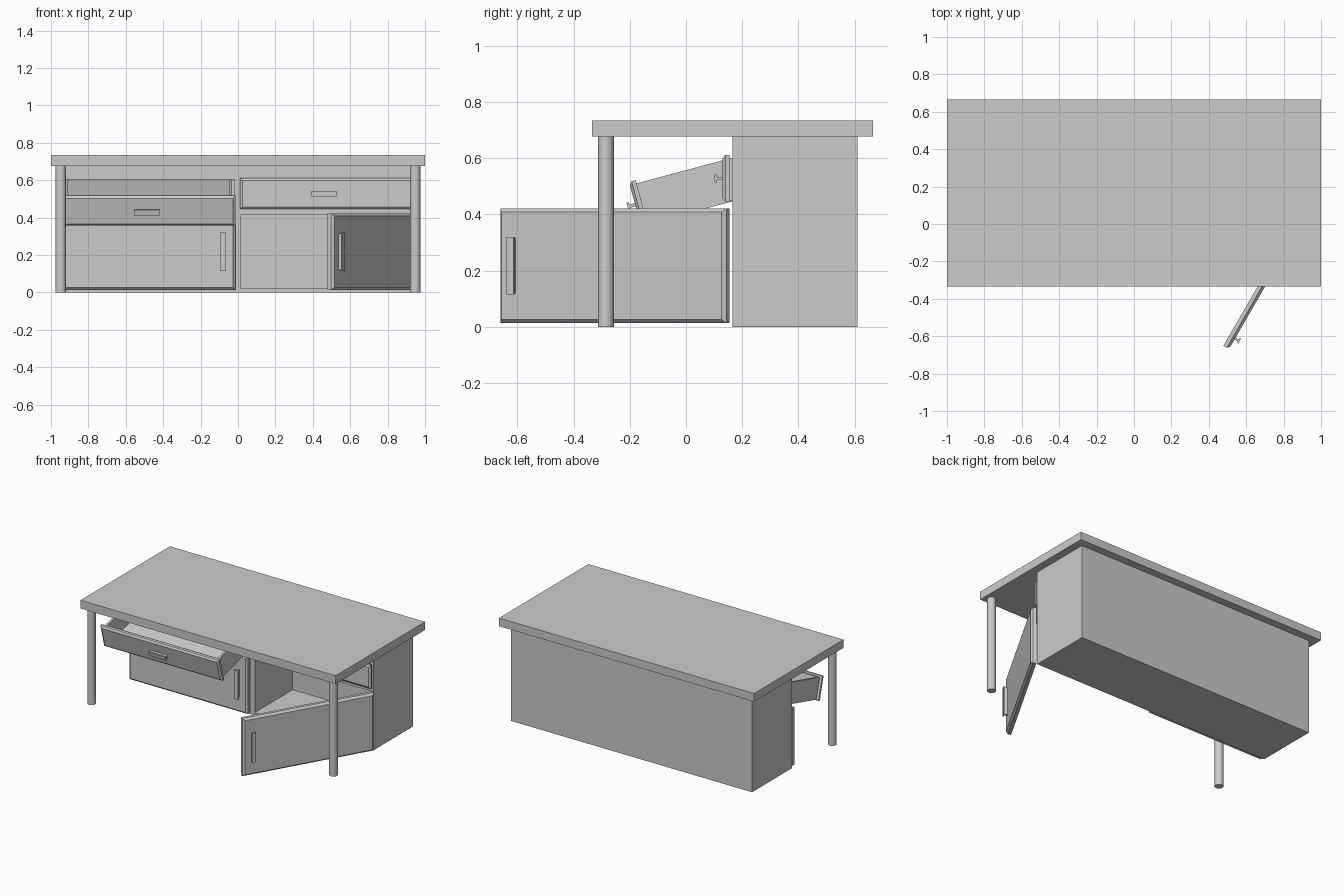
import bpy, bmesh, math
from mathutils import Matrix, Vector

if "Cube" in bpy.data.objects:
    bpy.data.objects.remove(bpy.data.objects["Cube"])


def add_box(bm, x0, x1, y0, y1, z0, z1):
    m = Matrix.LocRotScale(Vector(((x0 + x1) / 2, (y0 + y1) / 2, (z0 + z1) / 2)), None,
                           Vector((x1 - x0, y1 - y0, z1 - z0)))
    return bmesh.ops.create_cube(bm, size=1, matrix=m)["verts"]


def add_panel(bm, x0, x1, y0, y1, z0, z1, inset=0.013):
    # slab whose front (-y) face is chamfered all round
    depth = 0.4 * (y1 - y0)
    add = add_box(bm, x0, x1, y0 + depth, y1, z0, z1)
    front = min({f for v in add for f in v.link_faces},
                key=lambda f: f.calc_center_median().y)
    new = bmesh.ops.extrude_discrete_faces(bm, faces=[front])["faces"][0]
    cx, cz = (x0 + x1) / 2, (z0 + z1) / 2
    for v in new.verts:
        v.co.y = y0
        v.co.x += math.copysign(inset, cx - v.co.x)
        v.co.z += math.copysign(inset, cz - v.co.z)


def add_handle(bm, cx, cz, y, w, h):
    # T-section pull: flat bar on a thinner web
    t = 0.006
    hx, hz = w / 2, h / 2
    add_box(bm, cx - hx, cx + hx, y - 0.028, y - 0.020, cz - hz, cz + hz)
    wx, wz = (hx - 0.004, t) if w > h else (t, hz - 0.004)
    add_box(bm, cx - wx, cx + wx, y - 0.021, y + 0.002, cz - wz, cz + wz)


def finish(name, bm, matrix=None):
    bmesh.ops.recalc_face_normals(bm, faces=bm.faces)
    if matrix is not None:
        bm.transform(matrix)
    me = bpy.data.meshes.new(name)
    bm.to_mesh(me)
    bm.free()
    ob = bpy.data.objects.new(name, me)
    bpy.context.collection.objects.link(ob)
    return ob


# table top
bm = bmesh.new()
add_box(bm, -1, 1, -0.335, 0.665, 0.677, 0.735)
finish("table_top", bm)

# front legs
for side, name in ((-1, "left_leg"), (1, "right_leg")):
    bpy.ops.mesh.primitive_cylinder_add(vertices=16, radius=0.028, depth=0.678,
                                        location=(side * 0.948, -0.285, 0.339))
    bpy.context.object.name = name
    bpy.ops.object.shade_smooth_by_angle()

# cabinet carcass, hollowed into two drawer slots and two cupboards
bm = bmesh.new()
add_box(bm, -0.945, 0.945, 0.165, 0.61, 0, 0.677)
cabinet = finish("cabinet", bm)
bm = bmesh.new()
for x0, x1 in ((-0.925, -0.018), (0.016, 0.925)):
    add_box(bm, x0, x1, 0.10, 0.59, 0.02, 0.415)
    add_box(bm, x0, x1, 0.10, 0.59, 0.445, 0.605)
cutter = finish("cabinet_cutter", bm)
cutter.hide_render = True
cutter.hide_viewport = True
mod = cabinet.modifiers.new("compartments", "BOOLEAN")
mod.operation = "DIFFERENCE"
mod.solver = "EXACT"
mod.object = cutter


# doors: left closed, right swung open about its outer edge
def door(name, x0, x1, handle_x, matrix=None):
    bm = bmesh.new()
    add_panel(bm, x0, x1, 0.120, 0.155, 0.013, 0.422)
    add_handle(bm, handle_x, 0.218, 0.120, 0.03, 0.205)
    finish(name, bm, matrix)


hinge = Vector((0.943, 0.155, 0))
swing = (Matrix.Translation(hinge) @ Matrix.Rotation(math.radians(60), 4, "Z")
         @ Matrix.Translation(-hinge))
door("left_door", -0.943, -0.014, -0.08)
door("right_door", 0.013, 0.943, 0.077, swing)


# drawers: chamfered front, open-topped box, pull
def drawer(name, x0, x1, handle_x, matrix=None):
    bm = bmesh.new()
    add_panel(bm, x0, x1, 0.130, 0.155, 0.445, 0.612)
    a, b, y0, y1, z0, z1, t = x0 + 0.018, x1 - 0.018, 0.155, 0.565, 0.45, 0.60, 0.014
    add_box(bm, a, b, y0, y1, z0, z0 + t)
    add_box(bm, a, a + t, y0, y1, z0 + t, z1)
    add_box(bm, b - t, b, y0, y1, z0 + t, z1)
    add_box(bm, a + t, b - t, y1 - t, y1, z0 + t, z1)
    add_box(bm, a + t, b - t, y0, y0 + t, z0 + t, z1)
    add_handle(bm, handle_x, 0.528, 0.130, 0.135, 0.03)
    finish(name, bm, matrix)


# left drawer is pulled out and tips forward
tip = (Matrix.Translation((0, -0.181, 0.434)) @ Matrix.Rotation(math.radians(15), 4, "X")
       @ Matrix.Translation((0, -0.13, -0.5275)))
drawer("left_drawer", -0.943, -0.014, -0.488, tip)
drawer("right_drawer", 0.011, 0.943, 0.46)
